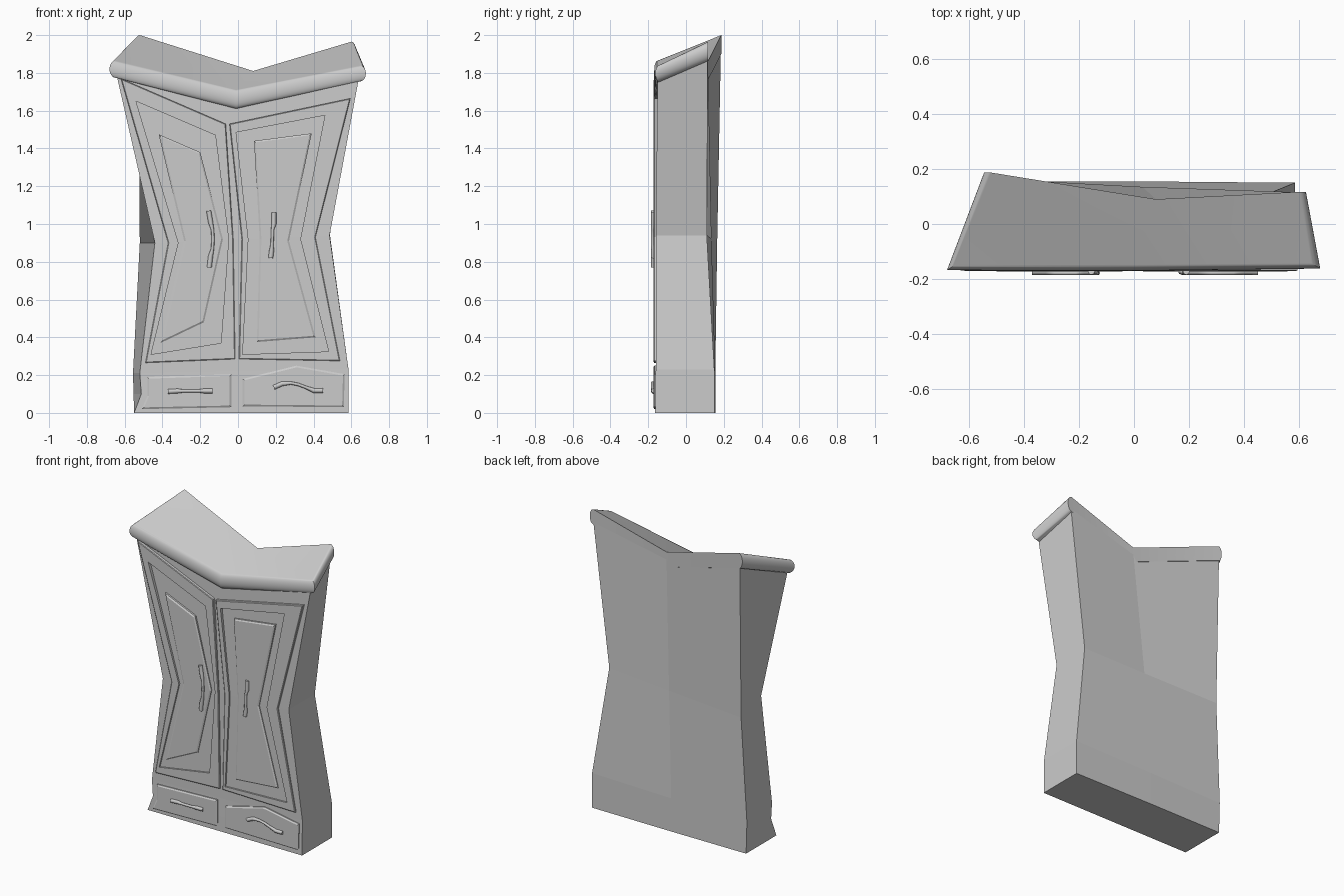
import bpy, bmesh, math
from mathutils import Vector

if "Cube" in bpy.data.objects:
    bpy.data.objects.remove(bpy.data.objects["Cube"])


def finish(name, bm, smooth=None):
    bmesh.ops.recalc_face_normals(bm, faces=bm.faces)
    me = bpy.data.meshes.new(name)
    bm.to_mesh(me)
    bm.free()
    ob = bpy.data.objects.new(name, me)
    bpy.context.collection.objects.link(ob)
    if smooth:
        bpy.ops.object.select_all(action='DESELECT')
        bpy.context.view_layer.objects.active = ob
        ob.select_set(True)
        bpy.ops.object.shade_smooth_by_angle(angle=math.radians(smooth))
    return ob


def loop(bm, pts, y):
    return [bm.verts.new((x, y, z)) for x, z in pts]


def bridge(bm, a, b):
    n = len(a)
    for i in range(n):
        j = (i + 1) % n
        bm.faces.new((a[i], a[j], b[j], b[i]))


def shrink(pts, d):
    # move every corner inward along its mitre by d
    n = len(pts)
    area = sum(pts[i - 1][0] * pts[i][1] - pts[i][0] * pts[i - 1][1] for i in range(n))
    s = 1 if area > 0 else -1
    out = []
    for i in range(n):
        p, a, b = (Vector(pts[k]) for k in (i, i - 1, (i + 1) % n))
        e, f = (p - a).normalized(), (b - p).normalized()
        n1, n2 = Vector((-e.y, e.x)) * s, Vector((-f.y, f.x)) * s
        out.append(tuple(p + (n1 + n2) * d / (1 + n1.dot(n2))))
    return out


def frame(name, outer, inner, y):
    # raised ring with an open centre
    bm = bmesh.new()
    loops = [loop(bm, outer, -0.14), loop(bm, outer, y + 0.003), loop(bm, shrink(outer, 0.004), y),
             loop(bm, inner, y), loop(bm, inner, -0.14)]
    for a, b in zip(loops, loops[1:]):
        bridge(bm, a, b)
    finish(name, bm)


def panel(name, pts, y):
    # raised plate with a chamfered rim
    bm = bmesh.new()
    loops = [loop(bm, pts, -0.14), loop(bm, pts, y + 0.006), loop(bm, shrink(pts, 0.009), y)]
    for a, b in zip(loops, loops[1:]):
        bridge(bm, a, b)
    bm.faces.new(loops[0])
    bm.faces.new(loops[-1])
    finish(name, bm)


def handle(name, path):
    # pull with thick ends and slim grip
    cu = bpy.data.curves.new(name, 'CURVE')
    cu.dimensions = '3D'
    cu.bevel_depth = 0.011
    cu.bevel_resolution = 2
    cu.use_fill_caps = True
    sp = cu.splines.new('POLY')
    sp.points.add(len(path) - 1)
    for i, (x, z) in enumerate(path):
        end = i in (0, 1, len(path) - 2, len(path) - 1)
        sp.points[i].co = (x, -0.172 if end else -0.178, z, 1)
        sp.points[i].radius = 1.15 if end else 0.75
    ob = bpy.data.objects.new(name, cu)
    bpy.context.collection.objects.link(ob)


# carcass: front and back grids of left, middle, right columns
front = [[(-.55, -.163, 0), (0, -.163, 0), (.585, -.163, 0)],
         [(-.512, -.162, .1), (0, -.162, .1), (.585, -.162, .1)],
         [(-.52, -.16, .21), (0, -.16, .22), (.585, -.16, .23)],
         [(-.44, -.16, .9), (0, -.16, .92), (.485, -.16, .94)],
         [(-.65, -.15, 1.82), (-.01, -.15, 1.66), (.645, -.15, 1.8)]]
back = [[(-.55, .155, 0), (0, .155, 0), (.585, .15, 0)],
        [(-.553, .155, .1), (0, .155, .1), (.585, .15, .1)],
        [(-.556, .155, .21), (0, .155, .22), (.585, .15, .23)],
        [(-.52, .165, .9), (.03, .135, .92), (.487, .11, .94)],
        [(-.525, .185, 1.95), (.08, .09, 1.76), (.605, .115, 1.92)]]
bm = bmesh.new()
F = [[bm.verts.new(p) for p in r] for r in front]
B = [[bm.verts.new(p) for p in r] for r in back]
for i in range(4):
    for G in (F, B):
        for c in (0, 1):
            bm.faces.new((G[i][c], G[i][c + 1], G[i + 1][c + 1], G[i + 1][c]))
    for c in (0, 2):
        bm.faces.new((F[i][c], F[i + 1][c], B[i + 1][c], B[i][c]))
for r in (0, 4):
    for c in (0, 1):
        bm.faces.new((F[r][c], F[r][c + 1], B[r][c + 1], B[r][c]))
finish("carcass", bm)

# crown: slab with a half-round edge on the front and sides
stations = [(-.52, .187, 2.0, 1.9, -.025, 0), (-.65, -.148, 1.865, 1.775, -.03, -.02),
            (-.01, -.148, 1.71, 1.61, 0, -.022), (.645, -.142, 1.84, 1.755, .032, -.02),
            (.6, .117, 1.965, 1.865, .025, 0)]
bm = bmesh.new()
N = 12
rings = []
for x, y, top, bot, dx, dy in stations:
    ring = []
    for k in range(N + 1):
        a = math.pi / 2 - math.pi * k / N
        c = math.cos(a)
        ring.append(bm.verts.new((x + dx * c, y + dy * c,
                                  (top + bot) / 2 + (top - bot) / 2 * math.sin(a))))
    rings.append(ring)
for a, b in zip(rings, rings[1:]):
    for k in range(N):
        bm.faces.new((a[k], b[k], b[k + 1], a[k + 1]))
mt, mb = bm.verts.new((.08, .09, 1.81)), bm.verts.new((.08, .09, 1.71))
for k, m in ((0, mt), (N, mb)):
    bm.faces.new((rings[0][k], rings[1][k], rings[2][k], m))
    bm.faces.new((m, rings[2][k], rings[3][k], rings[4][k]))
for r in (rings[0], rings[4]):
    bm.faces.new(r + [mb, mt])
finish("crown", bm, 35)

# doors: frame and raised centre panel
frame("left_door_frame",
      [(-.62, 1.77), (-.065, 1.53), (-.025, .92), (-.015, .285), (-.49, .265), (-.37, .9)],
      [(-.54, 1.65), (-.12, 1.47), (-.05, .92), (-.09, .37), (-.46, .31), (-.315, .9)], -.171)
panel("left_door_panel",
      [(-.42, 1.475), (-.2, 1.38), (-.08, .92), (-.18, .48), (-.41, .37), (-.285, .91)], -.171)
frame("right_door_frame",
      [(-.045, 1.53), (.595, 1.665), (.41, .93), (.54, .275), (.005, .285), (.02, .92)],
      [(-.01, 1.485), (.46, 1.575), (.33, .92), (.48, .325), (.025, .31), (.055, .92)], -.171)
panel("right_door_panel",
      [(.085, 1.44), (.39, 1.48), (.27, .91), (.41, .4), (.1, .375), (.115, .92)], -.171)

# drawers
panel("left_drawer", [(-.48, .19), (-.035, .205), (-.035, .03), (-.51, .02), (-.48, .09)], -.173)
panel("right_drawer", [(.025, .18), (.31, .25), (.565, .205), (.56, .03), (.025, .035)], -.173)

# handles
handle("left_door_handle", [(-.155, 1.07), (-.145, 1.01), (-.135, .97), (-.132, .92), (-.135, .87), (-.145, .83), (-.152, .77)])
handle("right_door_handle", [(.19, 1.06), (.19, 1.0), (.183, .97), (.182, .93), (.18, .89), (.178, .86), (.173, .82)])
handle("left_drawer_handle", [(-.37, .113), (-.32, .116), (-.29, .116), (-.25, .116), (-.21, .116), (-.18, .116), (-.135, .116)])
handle("right_drawer_handle", [(.19, .135), (.235, .155), (.28, .158), (.32, .15), (.36, .135), (.4, .118), (.45, .118)])
